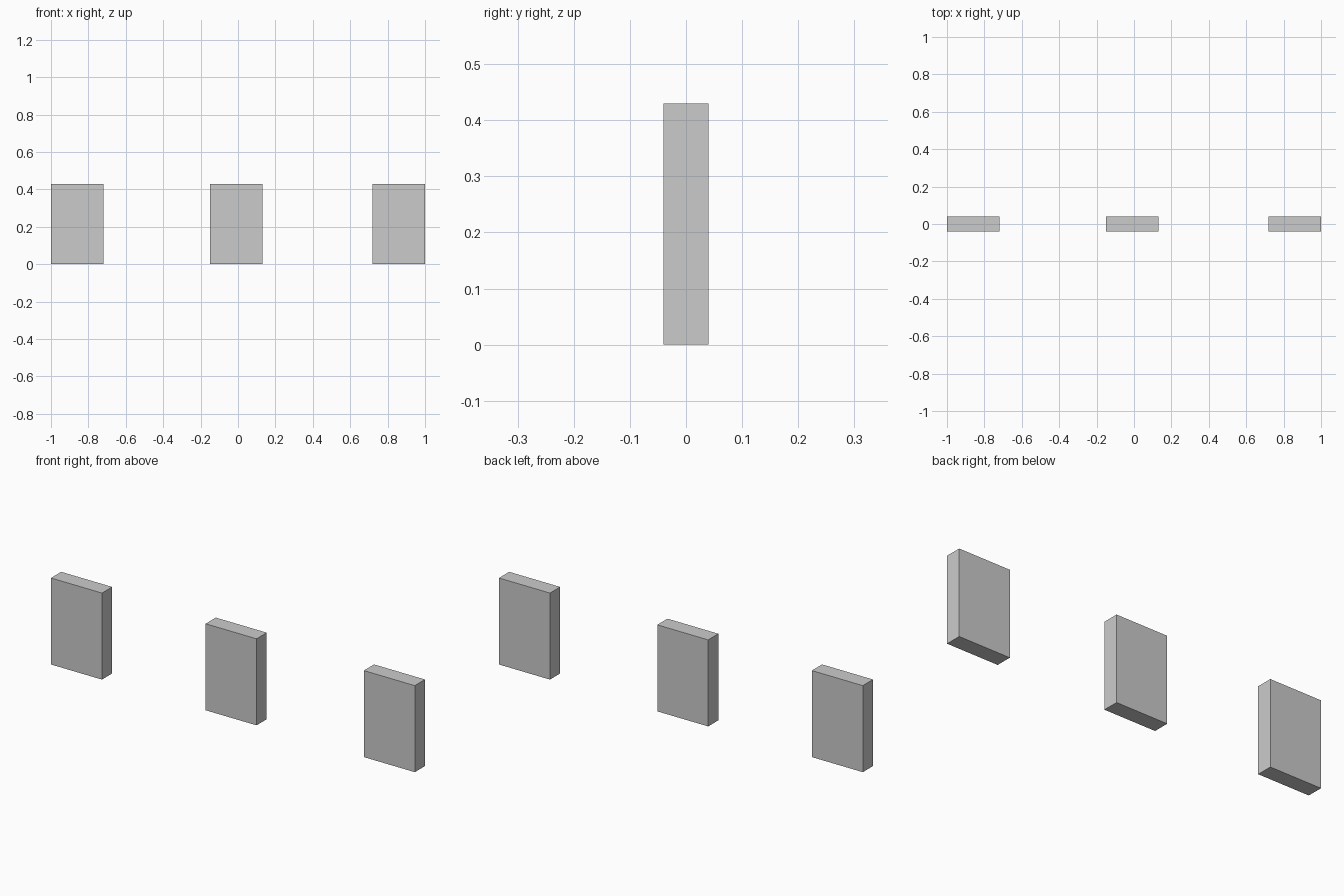
import bpy

if "Cube" in bpy.data.objects:
    bpy.data.objects.remove(bpy.data.objects["Cube"])

WIDTH, DEPTH, HEIGHT = 0.28, 0.08, 0.43


def add_panel(name, x):
    """Upright flat-faced slab standing on z = 0."""
    bpy.ops.mesh.primitive_cube_add(size=1, location=(x, 0, HEIGHT / 2))
    panel = bpy.context.object
    panel.name = name
    panel.scale = (WIDTH, DEPTH, HEIGHT)
    bpy.ops.object.transform_apply(location=False, rotation=False, scale=True)


# Row of three identical panels, the middle one slightly off centre
for name, x in (("left_panel", -0.86), ("middle_panel", -0.01), ("right_panel", 0.86)):
    add_panel(name, x)
